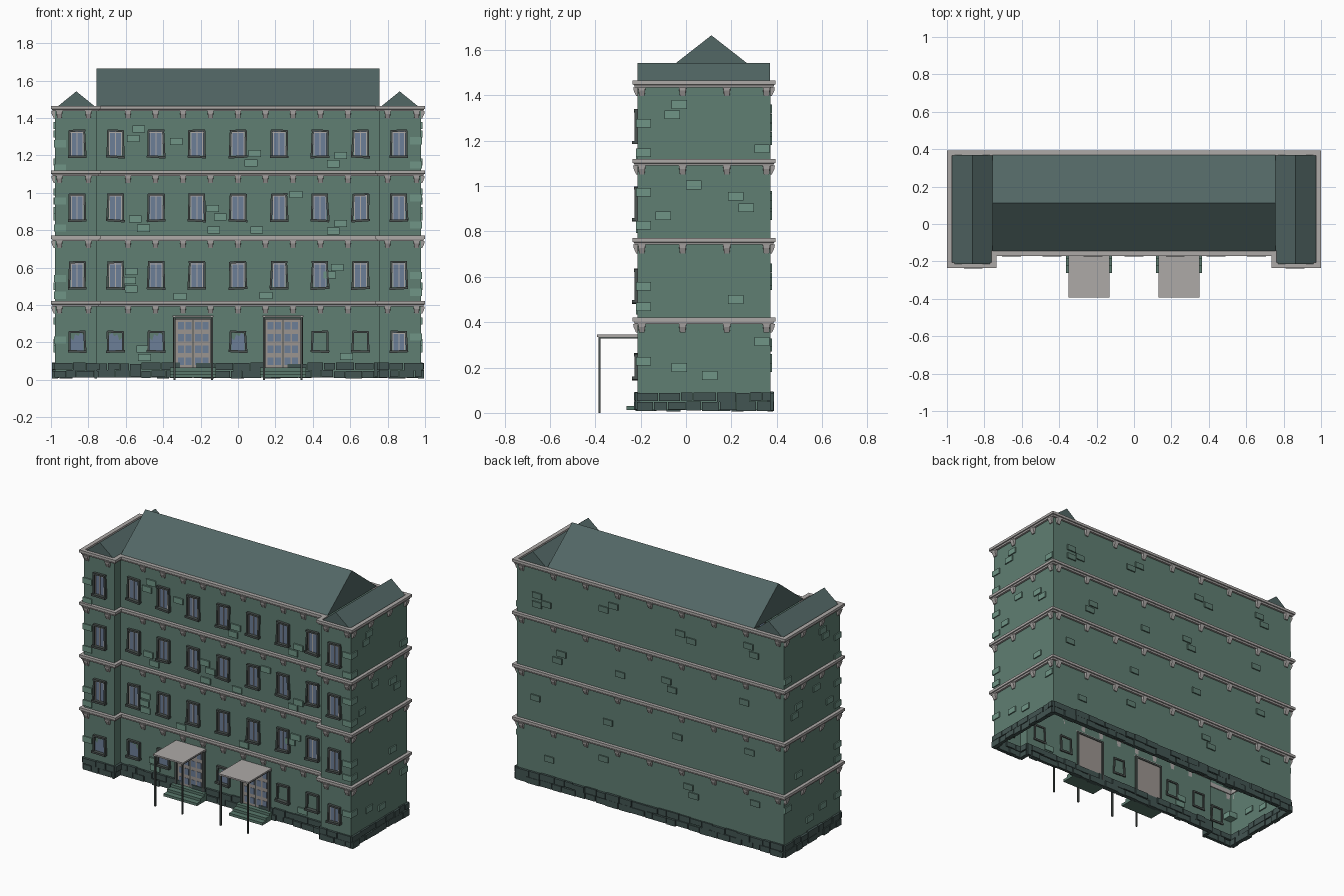
import bpy, bmesh, math, random
from mathutils import Vector, Matrix

if "Cube" in bpy.data.objects:
    bpy.data.objects.remove(bpy.data.objects["Cube"])

random.seed(4)
COLORS = {
    "wall": (0.115, 0.21, 0.17), "roof": (0.085, 0.135, 0.13), "stone": (0.055, 0.09, 0.085),
    "brick": (0.16, 0.30, 0.24), "trim": (0.42, 0.40, 0.39), "frame": (0.07, 0.085, 0.08),
    "glass": (0.15, 0.21, 0.31), "door": (0.33, 0.30, 0.28), "step": (0.10, 0.19, 0.15),
}
MATS = {}
for key, c in COLORS.items():
    MATS[key] = bpy.data.materials.new(key)
    MATS[key].diffuse_color = (*c, 1)
parts = {}


def part(name, mat):
    if name not in parts:
        parts[name] = (bmesh.new(), mat)
    return parts[name][0]


def box(name, mat, c, s, roll=0, taper=None):
    """Box at centre c with size s; roll turns it about y, taper scales the lower end in x."""
    bm = part(name, mat)
    vs = bmesh.ops.create_cube(bm, size=1)["verts"]
    for v in vs:
        if taper and v.co.z < 0:
            v.co.x *= taper
        v.co = Vector((v.co.x * s[0], v.co.y * s[1], v.co.z * s[2]))
    bmesh.ops.transform(bm, verts=vs, matrix=Matrix.Translation(c) @ Matrix.Rotation(roll, 4, "Y"))


def face(bm, pts):
    return bm.faces.new([bm.verts.new(p) for p in pts])


def outline(o):
    """Footprint with two projecting wings, grown outward by o."""
    X, xi, yb, yw, ym = 0.978 + o, 0.757 - o, 0.372 + o, -0.213 - o, -0.148 - o
    return [(-X, yw), (-xi, yw), (-xi, ym), (xi, ym), (xi, yw), (X, yw), (X, yb), (-X, yb)]


def sweep(name, mat, profile, closed=True):
    """Carry an (offset, z) profile around the footprint."""
    bm = part(name, mat)
    loops = [[bm.verts.new((x, y, z)) for x, y in outline(o)] for o, z in profile]
    for i in range(len(loops) if closed else len(loops) - 1):
        a, b = loops[i], loops[(i + 1) % len(loops)]
        for j in range(8):
            k = (j + 1) % 8
            bm.faces.new((a[j], a[k], b[k], b[j]))


# Walls: thin shell, open underneath
sweep("walls", "wall", [(0, 0.012), (0, 1.45)], closed=False)

# Floor ledges
LEDGES = [0.392, 0.742, 1.09, 1.436]
for z in LEDGES:
    sweep("ledges", "trim", [(-0.006, z), (0.013, z), (0.016, z + 0.01), (0.022, z + 0.012),
                             (0.022, z + 0.029), (-0.006, z + 0.029)])


# Brackets: small wedges hung under each ledge
def bracket(x, y, z, nx, ny):
    bm = part("brackets", "trim")
    n, t = Vector((nx, ny, 0)), Vector((-ny, nx, 0))
    base = Vector((x, y, z))
    prof = [(0, 0), (0.02, 0), (0.018, -0.014), (0.007, -0.038), (0, -0.038)]
    sides = [[bm.verts.new(base + n * d + t * w * s + Vector((0, 0, h)))
              for (d, h), w in zip(prof, (0.017, 0.017, 0.014, 0.012, 0.012))] for s in (-1, 1)]
    bm.faces.new(sides[0])
    bm.faces.new(sides[1][::-1])
    for i in range(5):
        j = (i + 1) % 5
        bm.faces.new((sides[0][i], sides[1][i], sides[1][j], sides[0][j]))


for z in LEDGES:
    for i in range(-4, 5):
        bracket(i * 0.147, -0.148, z, 0, -1)
        bracket(i * 0.235, 0.372, z, 0, 1)
    for s in (-1, 1):
        for x in (0.80, 0.955):
            bracket(s * x, -0.213, z, 0, -1)
        for y in (-0.195, -0.015, 0.18, 0.355):
            bracket(s * 0.978, y, z, s, 0)


# Roofs: long gable plus a low gable over each wing
def gable(name, x0, x1, y0, y1, z0, z1, along_x):
    bm = part(name, "roof")
    a, b, c, d = [bm.verts.new(p) for p in ((x0, y0, z0), (x1, y0, z0), (x1, y1, z0), (x0, y1, z0))]
    if not along_x:
        a, b, c, d = b, c, d, a
    p = bm.verts.new((a.co + d.co) / 2 + Vector((0, 0, z1 - z0)))
    q = bm.verts.new((b.co + c.co) / 2 + Vector((0, 0, z1 - z0)))
    for f in ((a, b, q, p), (c, d, p, q), (d, a, p), (b, c, q), (d, c, b, a)):
        bm.faces.new(f)


gable("main_roof", -0.757, 0.757, -0.148, 0.372, 1.462, 1.665, True)
for s in (-1, 1):
    gable("wing_roofs", min(s * 0.757, s * 0.972), max(s * 0.757, s * 0.972), -0.213, 0.37, 1.455, 1.542, False)

# Foundation: two courses of uneven stones around the footprint
pts = outline(0)
for i in range(8):
    a, b = Vector((*pts[i], 0)), Vector((*pts[(i + 1) % 8], 0))
    d = (b - a).normalized()
    L = (b - a).length
    for zc in (0.03, 0.07):
        t = -0.005
        while t < L:
            w = min(random.uniform(0.05, 0.11), L + 0.005 - t)
            if w > 0.012:
                c = a + d * (t + w / 2)
                th = random.uniform(0.018, 0.034)
                sx, sy = (w - 0.004, th) if abs(d.x) > 0.5 else (th, w - 0.004)
                box("foundation_stones", "stone", (c.x, c.y, zc + random.uniform(-.003, .003)),
                    (sx, sy, random.uniform(0.034, 0.042)))
            t += w


# Windows
def window(x, y, z, h, state="whole"):
    w = 0.07
    j = lambda: random.uniform(-0.05, 0.05)
    if state != "bare":
        if state == "whole":
            box("window_glass", "glass", (x, y, z), (w, 0.008, h))
            box("window_bars", "trim", (x, y - 0.005, z), (0.005, 0.006, h))
            for s in (-1, 1):
                box("window_bars", "trim", (x + s * 0.031, y - 0.005, z), (0.005, 0.006, h))
            box("window_bars", "trim", (x, y - 0.005, z + h * 0.46), (w, 0.006, 0.005))
        else:
            shard = [(-.5, -.5), (.5, -.5), (.5, .2), (.3, .05), (.15, .4), (-.1, .3), (-.25, .5), (-.5, .35)]
            f = random.choice((-1, 1))
            face(part("broken_glass", "glass"), [(x + f * u * w, y - 0.004, z + v * h) for u, v in shard])
    for s in (-1, 1):
        box("window_frames", "frame", (x + s * 0.041, y - 0.004, z), (0.011, 0.022, h + 0.012), j() + s * -0.03)
    box("window_frames", "frame", (x, y - 0.005, z + h / 2 + 0.004), (0.088, 0.024, 0.011), j())
    box("window_sills", "frame", (x, y - 0.009, z - h / 2 - 0.006), (0.1, 0.034, 0.013), j() * 1.5)


for x in (-0.86, -0.655, -0.438, -0.22, 0, 0.22, 0.438, 0.655, 0.86):
    y = -0.213 if abs(x) > 0.8 else -0.148
    for z in (1.263, 0.922, 0.56):
        window(x, y, z, 0.13)
    if abs(x) != 0.22:
        window(x, y, 0.205, 0.095, "bare" if x in (0.438, 0.655) else "whole" if x == 0.86 else "broken")

# Entrances: glazed double door, frame, steps, canopy on posts
for cx in (-0.24, 0.24):
    box("doors", "door", (cx, -0.15, 0.19), (0.19, 0.016, 0.28))
    for s in (-1, 1):
        box("door_frames", "frame", (cx + s * 0.1, -0.152, 0.19), (0.014, 0.03, 0.285))
        for k in range(4):
            for u in (0.025, 0.066):
                box("door_glass", "glass", (cx + s * u, -0.158, 0.1 + k * 0.063), (0.032, 0.004, 0.04))
        box("canopy_posts", "frame", (cx + s * 0.1, -0.381, 0.167), (0.01, 0.01, 0.334))
        box("canopy_rails", "frame", (cx + s * 0.1, -0.268, 0.332), (0.008, 0.235, 0.008))
    box("door_frames", "frame", (cx, -0.152, 0.328), (0.215, 0.03, 0.012))
    box("door_seam", "frame", (cx, -0.158, 0.19), (0.005, 0.004, 0.27))
    box("canopies", "trim", (cx, -0.27, 0.34), (0.22, 0.244, 0.01))
    for k, yf in enumerate((-0.262, -0.225, -0.188)):
        box("steps", "step", (cx, (yf - 0.148) / 2, 0.022 + k * 0.017), (0.245, -0.148 - yf, 0.017))

# Exposed bricks: front (x, z), back (x, z) and sides (y, z)
FRONT = [(-.53, 1.34), (-.56, 1.29), (-.33, 1.275), (.09, 1.21), (.07, 1.16), (.55, 1.2), (.51, 1.155),
         (.31, .99), (-.135, .915), (-.095, .87), (-.55, .86), (-.505, .81), (-.13, .8), (.1, .8),
         (.55, .835), (.51, .795), (-.57, .58), (-.58, .53), (-.57, .485), (.53, .6), (.49, .56),
         (-.31, .445), (.15, .45), (-.51, .165), (-.5, .12), (.58, .125)]
BACK = [(.83, 1.26), (.83, 1.2), (.76, 1.22), (.34, 1.3), (.27, 1.34), (-.22, 1.29), (-.3, 1.26), (-.72, 1.34),
        (-.76, 1.29), (.65, .92), (.68, .87), (.22, .9), (-.12, .95), (-.16, .9), (-.69, .96), (.84, .58),
        (.31, .56), (-.2, .6), (-.73, .64), (.74, .2), (.34, .31), (-.28, .29), (-.32, .24), (-.77, .31)]
SIDE = [(-.03, 1.36), (-.06, 1.315), (.335, 1.165), (.035, 1.005), (.22, .955), (.265, .905), (-.1, .87),
        (.22, .5), (.335, .315), (-.03, .2), (.105, .165)]
for x, z in FRONT:
    box("front_bricks", "brick", (x, -0.149, z), (0.068, 0.016, 0.038))
for x, z in BACK:
    box("back_bricks", "wall", (x, 0.372, z), (0.068, 0.016, 0.038))
for s in (-1, 1):
    for y, z in SIDE:
        box("side_bricks", "brick", (s * 0.978, y, z), (0.016, 0.068, 0.038))
    for z in (1.27, 1.14, 0.965, 0.82, 0.55, 0.46, 0.22):
        box("corner_bricks", "brick", (s * 0.952, -0.187, z + s * 0.008), (0.066, 0.066, 0.038))

# Turn every collected part into an object
for name, (bm, mat) in parts.items():
    bmesh.ops.recalc_face_normals(bm, faces=bm.faces)
    me = bpy.data.meshes.new(name)
    bm.to_mesh(me)
    bm.free()
    me.materials.append(MATS[mat])
    bpy.context.collection.objects.link(bpy.data.objects.new(name, me))

for m in bpy.data.materials:
    if m.users and not m.is_grease_pencil:
        m.use_nodes = True
        m.node_tree.nodes["Principled BSDF"].inputs["Base Color"].default_value = m.diffuse_color
